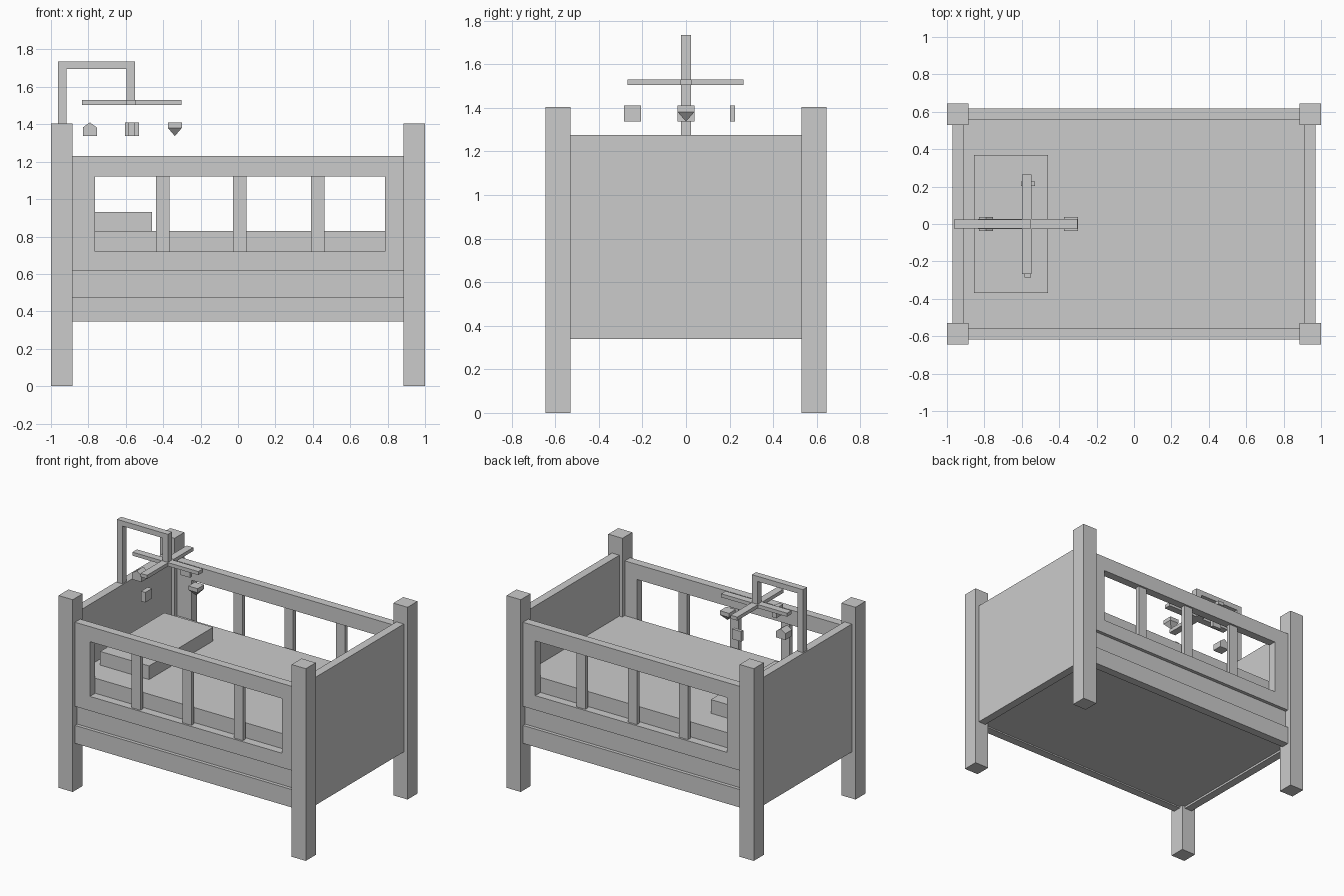
import bpy
import bmesh

cube = bpy.data.objects.get("Cube")
if cube:
    bpy.data.objects.remove(cube, do_unlink=True)

grey = bpy.data.materials.new("plain grey")
grey.use_nodes = True
grey.diffuse_color = (0.6, 0.6, 0.6, 1)
grey.node_tree.nodes["Principled BSDF"].inputs["Base Color"].default_value = (0.6, 0.6, 0.6, 1)


def finish(name, bm):
    bmesh.ops.recalc_face_normals(bm, faces=bm.faces)
    mesh = bpy.data.meshes.new(name)
    bm.to_mesh(mesh)
    bm.free()
    mesh.materials.append(grey)
    obj = bpy.data.objects.new(name, mesh)
    bpy.context.collection.objects.link(obj)
    return obj


def box(name, xs, ys, zs):
    """Box between the given limits on each axis."""
    bm = bmesh.new()
    bmesh.ops.create_cube(bm, size=1)
    for v in bm.verts:
        v.co = [lim[0] if c < 0 else lim[1] for c, lim in zip(v.co, (xs, ys, zs))]
    return finish(name, bm)


def prism(name, profile, ys):
    """Profile in x and z, extruded along y."""
    bm = bmesh.new()
    face = bm.faces.new([bm.verts.new((x, ys[0], z)) for x, z in profile])
    out = bmesh.ops.extrude_face_region(bm, geom=[face])
    for v in out["geom"]:
        if isinstance(v, bmesh.types.BMVert):
            v.co.y = ys[1]
    return finish(name, bm)


def rect(x0, x1, z0, z1):
    return [(x0, z0), (x1, z0), (x1, z1), (x0, z1)]


def frame(name, outer, inner, ys):
    """Rectangular frame with an opening, extruded along y."""
    bm = bmesh.new()
    loops = [[bm.verts.new((x, y, z)) for x, z in rect(*r)]
             for r, y in ((outer, ys[0]), (inner, ys[0]), (inner, ys[1]), (outer, ys[1]))]
    for a, b in zip(loops, loops[1:] + loops[:1]):
        for i in range(4):
            j = (i + 1) % 4
            bm.faces.new((a[i], a[j], b[j], b[i]))
    return finish(name, bm)


def span(sign, a, b):
    return sorted((sign * a, sign * b))


# Corner posts and solid end panels
for sx, side in ((1, "left"), (-1, "right")):
    for sy, end in ((-1, "front"), (1, "back")):
        box(f"{end}_{side}_post", span(sx, 0.885, 1), span(sy, 0.53, 0.645), (0, 1.405))
    box(f"{side}_end_panel", span(sx, 0.91, 0.97), (-0.53, 0.53), (0.34, 1.275))

# Open side frames with slats and lower boards
for sy, end in ((-1, "front"), (1, "back")):
    frame(f"{end}_frame", (-0.885, 0.885, 0.615, 1.23), (-0.765, 0.787, 0.72, 1.12),
          span(sy, 0.557, 0.618))
    for i, x in enumerate((-0.402, 0.01, 0.427)):
        box(f"{end}_slat_{i + 1}", (x - 0.036, x + 0.036), span(sy, 0.572, 0.604), (0.72, 1.12))
    box(f"{end}_lower_board", (-0.885, 0.885), span(sy, 0.557, 0.618), (0.345, 0.476))
    box(f"{end}_recessed_board", (-0.885, 0.885), span(sy, 0.557, 0.593), (0.476, 0.615))

# Base, mattress and pillow
box("base", (-0.91, 0.91), (-0.557, 0.557), (0.355, 0.476))
box("mattress", (-0.91, 0.91), (-0.557, 0.557), (0.476, 0.83))
box("pillow", (-0.855, -0.46), (-0.37, 0.37), (0.83, 0.93))

# Hanging arm: one bent square bar
prism("mobile_arm", [(-0.962, 1.275), (-0.918, 1.275), (-0.918, 1.697), (-0.595, 1.697),
                     (-0.595, 1.505), (-0.55, 1.505), (-0.55, 1.735), (-0.962, 1.735)],
      (-0.024, 0.024))

# Crossed bars
box("mobile_long_bar", (-0.835, -0.303), (-0.026, 0.026), (1.504, 1.53))
box("mobile_cross_bar", (-0.6, -0.547), (-0.268, 0.265), (1.504, 1.53))

# Toys floating below the bar ends
prism("house_toy", [(-0.83, 1.337), (-0.755, 1.337), (-0.755, 1.383),
                    (-0.792, 1.41), (-0.83, 1.383)], (-0.038, 0.038))
box("front_toy", (-0.585, -0.55), (-0.285, -0.207), (1.337, 1.41))
box("back_toy", (-0.605, -0.53), (0.202, 0.226), (1.337, 1.41))
gem = box("gem_toy", (-0.375, -0.3), (-0.038, 0.038), (1.381, 1.41))

# Pull the gem's underside into a point
bm = bmesh.new()
bm.from_mesh(gem.data)
bottom = min(bm.faces, key=lambda f: f.calc_center_median().z)
tip = bmesh.ops.poke(bm, faces=[bottom])["verts"][0]
tip.co.z = 1.337
bm.to_mesh(gem.data)
bm.free()
